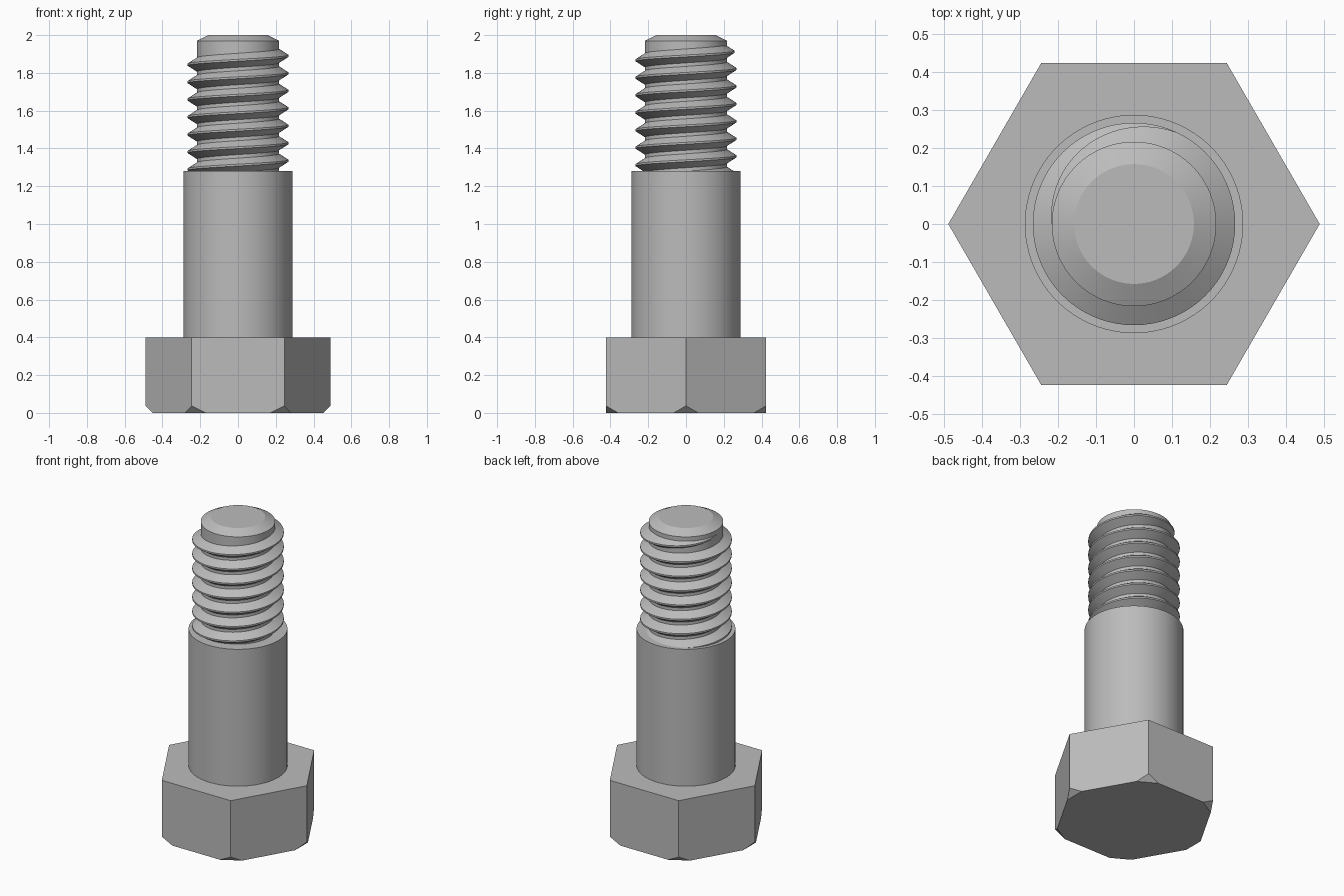
import bpy, bmesh
from math import cos, sin, pi, radians
from mathutils import Vector

cube = bpy.data.objects.get("Cube")
if cube:
    bpy.data.objects.remove(cube, do_unlink=True)

steel = bpy.data.materials.new("steel_grey")
steel.use_nodes = True
steel.diffuse_color = (0.5, 0.5, 0.5, 1)
steel.node_tree.nodes["Principled BSDF"].inputs["Base Color"].default_value = (0.5, 0.5, 0.5, 1)


def finish(bm, name, smooth=True):
    bmesh.ops.recalc_face_normals(bm, faces=bm.faces)
    mesh = bpy.data.meshes.new(name)
    bm.to_mesh(mesh)
    bm.free()
    mesh.materials.append(steel)
    obj = bpy.data.objects.new(name, mesh)
    bpy.context.collection.objects.link(obj)
    if smooth:
        bpy.ops.object.select_all(action='DESELECT')
        obj.select_set(True)
        bpy.context.view_layer.objects.active = obj
        bpy.ops.object.shade_smooth_by_angle(angle=radians(25))
    return obj


def lathe(profile, sides):
    """Closed solid of revolution from (radius, height) points."""
    bm = bmesh.new()
    rings = [[bm.verts.new((r * cos(2 * pi * i / sides), r * sin(2 * pi * i / sides), z))
              for i in range(sides)] for r, z in profile]
    for a, b in zip(rings, rings[1:]):
        for i in range(sides):
            j = (i + 1) % sides
            bm.faces.new((a[i], a[j], b[j], b[i]))
    bm.faces.new(rings[0][::-1])
    bm.faces.new(rings[-1])
    return bm


# Hexagonal head with its lower corners cut off at 45 degrees
HEAD_R, HEAD_TOP, CUT = 0.49, 0.40, 0.0375
bm = lathe([(HEAD_R, 0), (HEAD_R, HEAD_TOP)], 6)
for k in range(6):
    out = Vector((cos(k * pi / 3), sin(k * pi / 3), 0))
    bmesh.ops.bisect_plane(bm, geom=bm.verts[:] + bm.edges[:] + bm.faces[:],
                           plane_co=out * (HEAD_R - CUT),
                           plane_no=out - Vector((0, 0, 1)), clear_outer=True)
    bmesh.ops.holes_fill(bm, edges=[e for e in bm.edges if e.is_boundary])
finish(bm, "hex_head", smooth=False)

# Plain shoulder
SHANK_TOP = 1.28
finish(lathe([(0.288, HEAD_TOP - 0.02), (0.288, SHANK_TOP)], 96), "shoulder")

# Threaded core with chamfered tip
CORE_R = 0.217
finish(lathe([(CORE_R, SHANK_TOP - 0.05), (CORE_R, 1.97), (0.158, 2.0)], 96), "thread_core")

# Helical thread ridge, fading out over its last part turn
PITCH, CREST_R, STEPS = 0.0925, 0.267, 72
CREST_HALF, ROOT_HALF, SINK = 0.005, 0.037, 0.01
TURNS, FADE = 7.5, 0.32          # ends on the -x side
TOP_Z = 1.89 + PITCH / 2         # crest height where the ridge ends
bm = bmesh.new()
sections = []
count = int(TURNS * STEPS)
for i in range(count + 1):
    turn = i / STEPS
    ang = 2 * pi * turn
    z = TOP_Z - (TURNS - turn) * PITCH
    full = max(0.02, min(1, (TURNS - turn) / FADE))
    crest = CORE_R + (CREST_R - CORE_R) * full
    half = CREST_HALF + (ROOT_HALF - CREST_HALF) * full
    shape = [(CORE_R - SINK, -half), (CORE_R, -half), (crest, -CREST_HALF),
             (crest, CREST_HALF), (CORE_R, half), (CORE_R - SINK, half)]
    sections.append([bm.verts.new((r * cos(ang), r * sin(ang), z + dz)) for r, dz in shape])
for a, b in zip(sections, sections[1:]):
    for j in range(len(a)):
        k = (j + 1) % len(a)
        bm.faces.new((a[j], a[k], b[k], b[j]))
bm.faces.new(sections[0])
bm.faces.new(sections[-1])
finish(bm, "thread_ridge")
